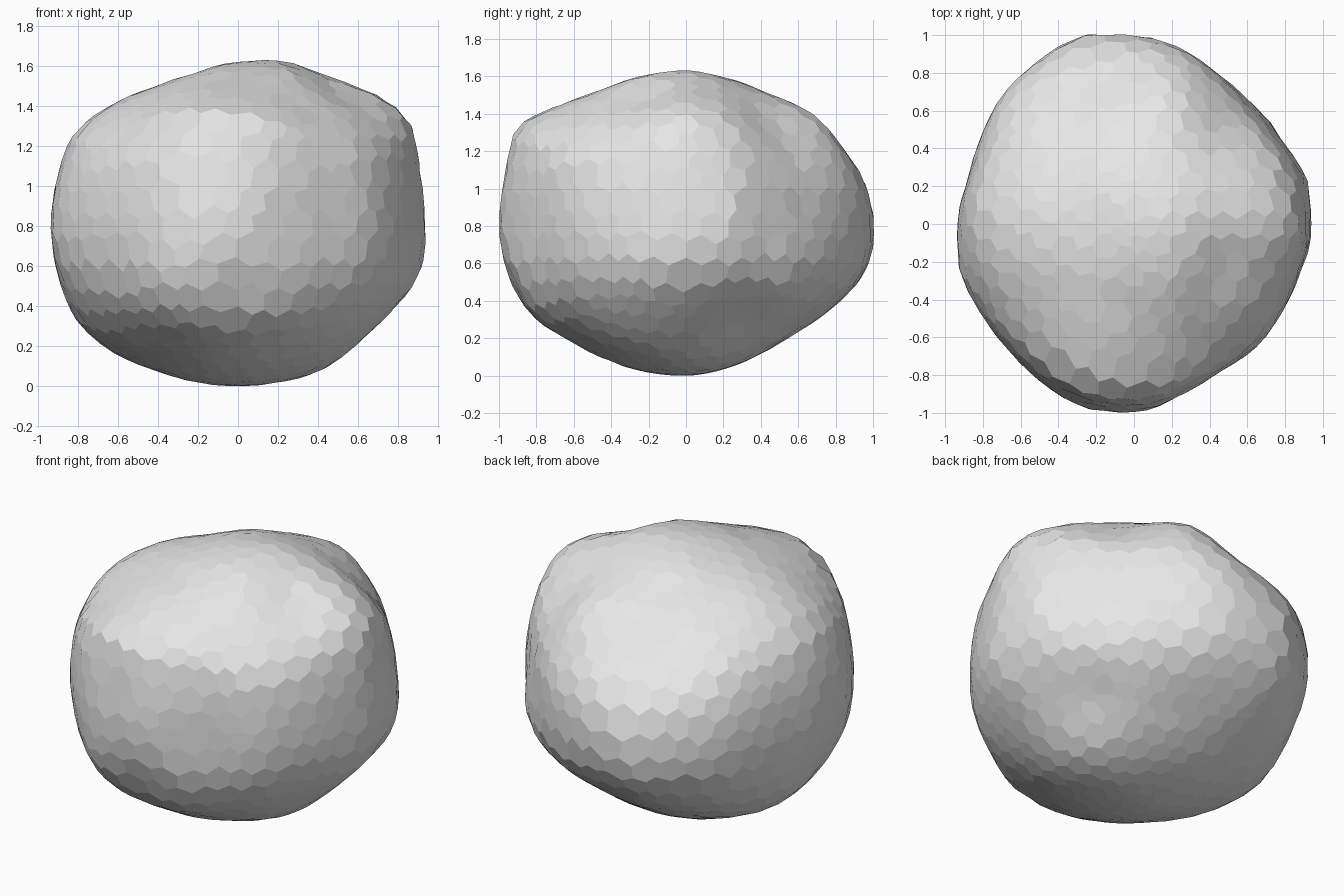
import bpy
import bmesh
import math
import random
from mathutils import Vector

cube = bpy.data.objects.get("Cube")
if cube:
    bpy.data.objects.remove(cube, do_unlink=True)

random.seed(7)
CENTRE = Vector((0, 0, 0.8))

# Outline radii in hundredths, one every fifteen degrees around the centre
FRONT = [93, 95, 98, 92, 87, 86, 82, 79, 81, 87, 95, 94,
         94, 93, 92, 88, 83, 81, 80, 81, 84, 85, 87, 91]
SIDE = [100, 99, 92, 88, 83, 82, 82, 82, 84, 91, 104, 100,
        100, 100, 96, 87, 83, 81, 80, 79, 79, 82, 89, 97]
TOP = [92, 95, 88, 86, 90, 96, 100, 103, 100, 98, 93, 90,
       93, 96, 94, 94, 97, 101, 100, 93, 90, 92, 91, 90]

# Bumps (positive) and hollows (negative): place, reach, height
SHAPING = [
    ((0.75, 0, 1.38), 0.23, 0.04),        # high shoulder
    ((0.2, 0.72, 1.36), 0.2, 0.035),      # back shoulder
    ((-0.28, 0.68, 1.25), 0.28, -0.07),   # back slope
    ((0.5, 0.48, 1.3), 0.2, -0.03),       # slope between the shoulders
    ((-0.25, -0.78, 1.3), 0.28, 0.035),   # front brow
    ((0.2, -0.3, 1.55), 0.2, 0.02),       # crown
    ((0.5, -0.2, 1.47), 0.16, -0.035),    # dip beside the crown
    ((-0.35, 0.35, 1.5), 0.25, -0.025),   # level top
    ((-0.7, 0.25, 0.35), 0.3, 0.035),     # low side bulge
    ((-0.25, 0.87, 0.62), 0.25, 0.025),   # low back bulge
    ((0.62, 0.55, 0.57), 0.24, 0.045),    # low back corner
    ((0.88, -0.1, 0.58), 0.25, 0.035),    # low edge of the side face
    ((0.6, 0.25, 0.3), 0.24, -0.05),      # undercut side
    ((0.22, 0.65, 0.3), 0.25, -0.035),    # undercut back
    ((-0.3, -0.82, 0.5), 0.2, 0.025),     # lip of the front crease
    ((0.04, -0.88, 0.52), 0.14, -0.035),  # front crease
]


def outline_radius(radii, across, up):
    """Radius of a closed outline in the given direction."""
    count = len(radii)
    place = math.atan2(up, across) / math.tau * count
    low = math.floor(place)
    blend = place - low
    first, second = radii[low % count], radii[(low + 1) % count]
    return (first + (second - first) * blend) / 100


def rock_radius(d):
    """Blend the three outlines; each rules near its own plane."""
    parts = [
        (d.y, outline_radius(FRONT, d.x, d.z)),
        (d.x, outline_radius(SIDE, d.y, d.z)),
        (d.z, outline_radius(TOP, d.x, d.y)),
    ]
    weights = [1 / (off * off + 0.01) for off, radius in parts]
    total = sum(w * radius for w, (off, radius) in zip(weights, parts))
    return total / sum(weights)


def rock_point(direction):
    """Surface point with the local bumps and hollows added."""
    point = CENTRE + direction * rock_radius(direction)
    shift = 0
    for place, reach, height in SHAPING:
        distance = (point - Vector(place)).length / reach
        shift += height * math.exp(-distance * distance)
    return point + direction * shift


def faces_around(vert):
    """Faces meeting at a vertex of the ball, in turning order."""
    side = vert.co.orthogonal().normalized()
    other = vert.co.normalized().cross(side)

    def turn(face):
        offset = face.calc_center_median() - vert.co
        return math.atan2(offset.dot(other), offset.dot(side))
    return sorted(vert.link_faces, key=turn)


# Irregular ball that sets out the cells
ball = bmesh.new()
bmesh.ops.create_icosphere(ball, subdivisions=4, radius=1)
for v in ball.verts:
    wobble = Vector([random.uniform(-0.045, 0.045) for _ in range(3)])
    v.co = (v.co + wobble).normalized()

# Rock body: one chipped facet around each vertex of the ball
bm = bmesh.new()
corners = {f: bm.verts.new(rock_point(f.calc_center_median().normalized()))
           for f in ball.faces}
for v in ball.verts:
    bm.faces.new([corners[f] for f in faces_around(v)])
ball.free()
bmesh.ops.recalc_face_normals(bm, faces=bm.faces[:])

# Rest the rock on the ground
lowest = min(v.co.z for v in bm.verts)
bmesh.ops.translate(bm, vec=(0, 0, -lowest), verts=bm.verts[:])

mesh = bpy.data.meshes.new("rock")
bm.to_mesh(mesh)
bm.free()
rock = bpy.data.objects.new("rock", mesh)
bpy.context.collection.objects.link(rock)

# Plain stone colour
stone = bpy.data.materials.new("pale_grey_stone")
stone.use_nodes = True
colour = (0.8, 0.8, 0.8, 1)
stone.diffuse_color = colour
shader = next(n for n in stone.node_tree.nodes if n.type == "BSDF_PRINCIPLED")
shader.inputs["Base Color"].default_value = colour
shader.inputs["Roughness"].default_value = 0.9
mesh.materials.append(stone)
